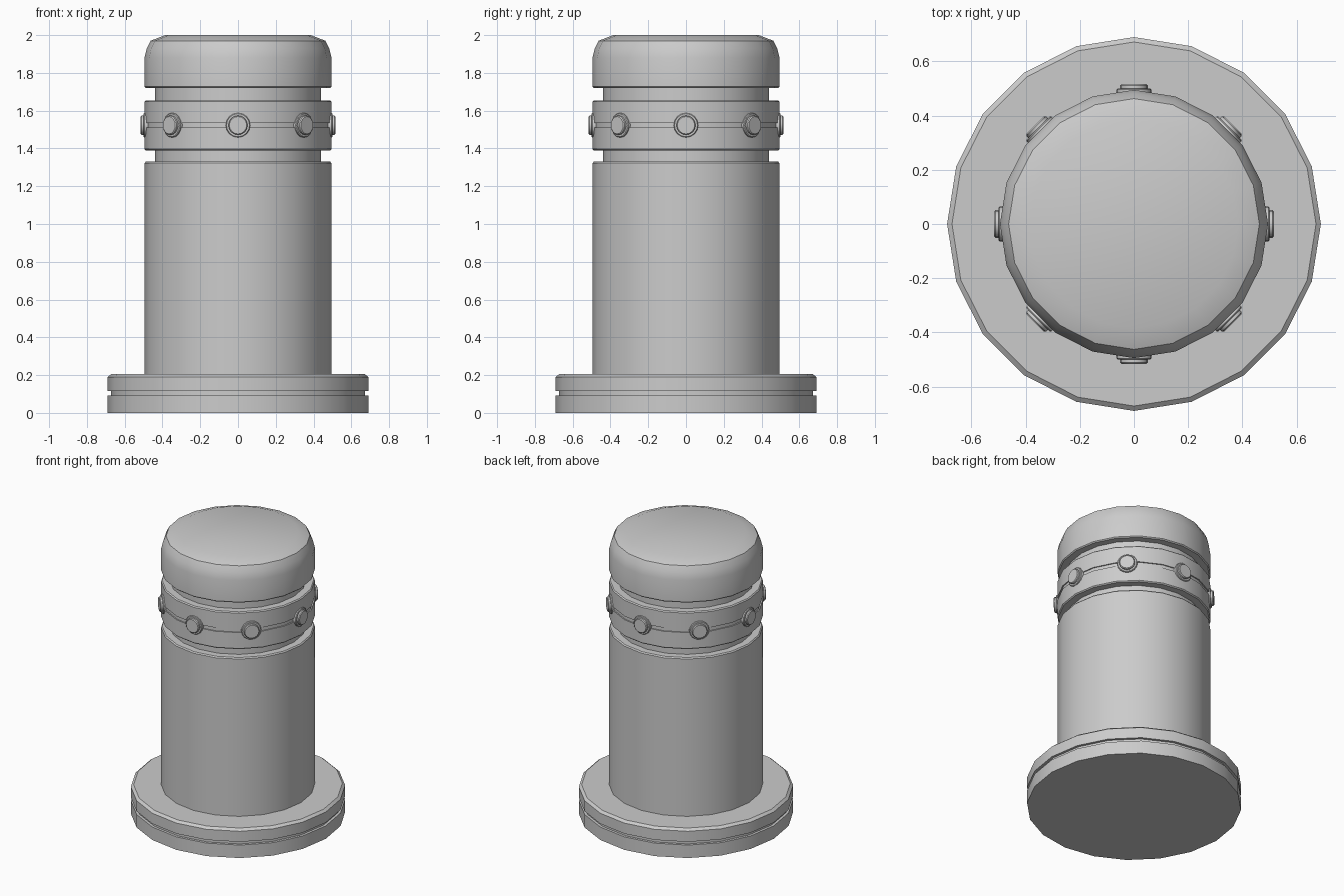
import bpy, bmesh
from math import radians, cos, sin, pi
from mathutils import Matrix

if "Cube" in bpy.data.objects:
    bpy.data.objects.remove(bpy.data.objects["Cube"])


def lathe_bm(bm, profile, sides, matrix=Matrix.Identity(4)):
    """Revolve (radius, height) points about local z; radius 0 closes to a point-free cap."""
    rings = []
    for r, h in profile:
        rings.append([bm.verts.new(matrix @ Matrix.Translation(
            (r * cos(2 * pi * i / sides), r * sin(2 * pi * i / sides), h)).translation)
            for i in range(sides)])
    for a, b in zip(rings, rings[1:]):
        for i in range(sides):
            j = (i + 1) % sides
            bm.faces.new((a[i], a[j], b[j], b[i]))
    return rings


def finish(bm, name):
    me = bpy.data.meshes.new(name)
    bm.to_mesh(me)
    bm.free()
    ob = bpy.data.objects.new(name, me)
    bpy.context.collection.objects.link(ob)
    bpy.ops.object.select_all(action='DESELECT')
    ob.select_set(True)
    bpy.context.view_layer.objects.active = ob
    bpy.ops.object.shade_smooth_by_angle(angle=radians(30))
    return ob


def lathe(name, profile, bottom=False, top=False):
    bm = bmesh.new()
    rings = lathe_bm(bm, profile, 20)
    if bottom:
        bm.faces.new(rings[0][::-1])
    if top:
        bm.faces.new(rings[-1])
    return finish(bm, name)


# Base flange with a thin groove
lathe("base_flange", [(0.69, 0), (0.69, 0.092), (0.672, 0.092), (0.672, 0.115),
                      (0.69, 0.115), (0.69, 0.19), (0.672, 0.205), (0.495, 0.205)],
      bottom=True)

# Main column and lower neck
lathe("column", [(0.495, 0.205), (0.495, 1.322), (0.488, 1.33), (0.44, 1.33), (0.44, 1.39)])

# Collar band with a centre groove, and upper neck
lathe("collar_band", [(0.44, 1.39), (0.488, 1.39), (0.495, 1.397), (0.495, 1.51),
                      (0.487, 1.51), (0.487, 1.535), (0.495, 1.535), (0.495, 1.648),
                      (0.488, 1.655), (0.44, 1.655), (0.44, 1.72)])

# Rounded cap
lathe("cap", [(0.44, 1.72), (0.488, 1.72), (0.495, 1.727), (0.495, 1.88), (0.483, 1.93),
              (0.463, 1.97), (0.385, 2.0)], top=True)

# Eight studs around the collar
bm = bmesh.new()
for k in range(8):
    m = (Matrix.Rotation(k * pi / 4, 4, 'Z') @ Matrix.Translation((0, 0, 1.523))
         @ Matrix.Rotation(pi / 2, 4, 'Y'))
    rings = lathe_bm(bm, [(0.065, 0.475), (0.065, 0.496), (0.061, 0.5), (0.051, 0.5),
                          (0.051, 0.511), (0.046, 0.516)], 16, m)
    bm.faces.new(rings[-1])
finish(bm, "collar_studs")
